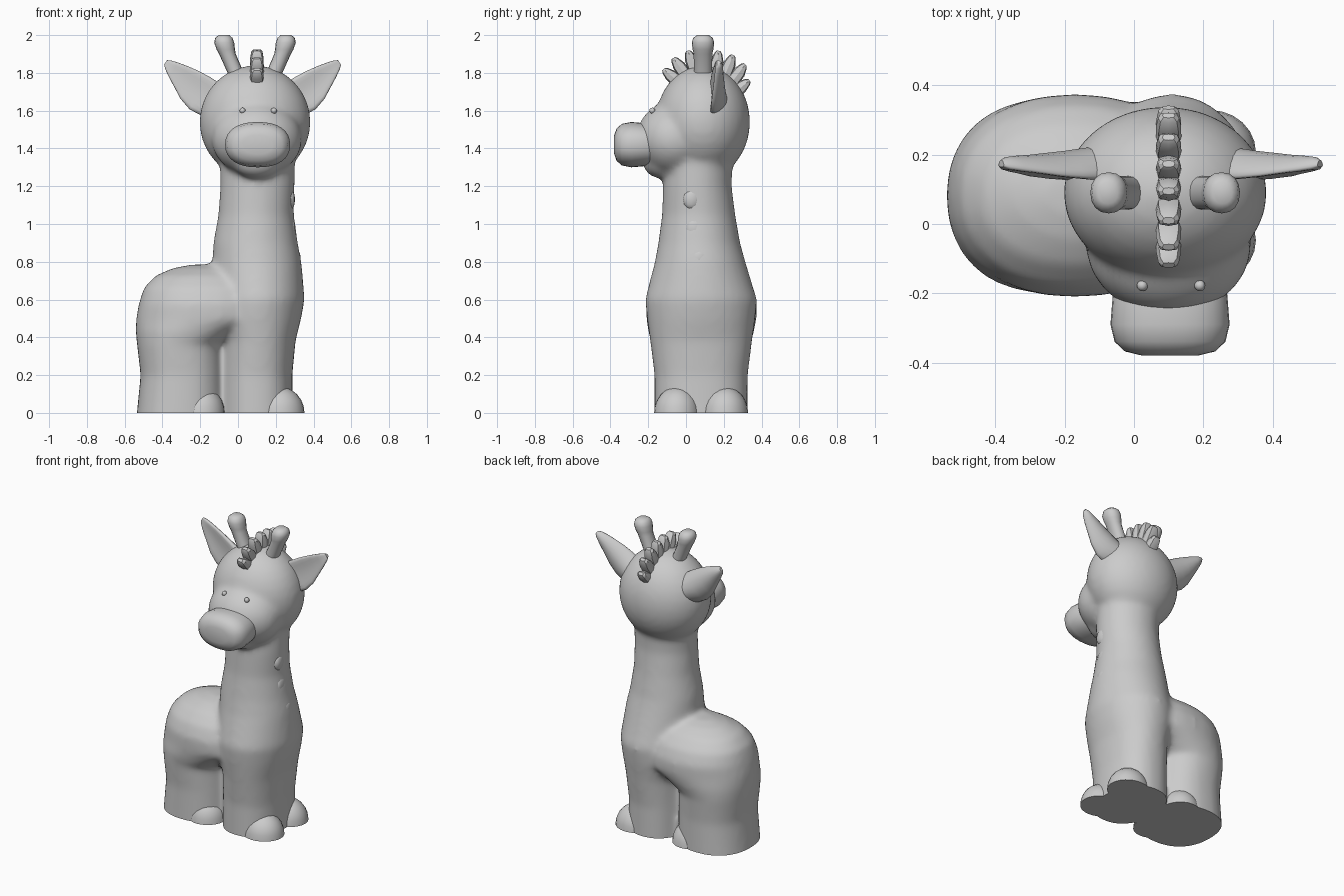
import bpy, bmesh, math
from mathutils import Vector, Matrix

if "Cube" in bpy.data.objects:
    bpy.data.objects.remove(bpy.data.objects["Cube"])

CX, CY = 0.09, 0.08      # symmetry lines of the head and the legs


def finish(bm, name, angle=40):
    bmesh.ops.recalc_face_normals(bm, faces=bm.faces)
    me = bpy.data.meshes.new(name)
    bm.to_mesh(me)
    bm.free()
    ob = bpy.data.objects.new(name, me)
    bpy.context.collection.objects.link(ob)
    bpy.ops.object.select_all(action='DESELECT')
    bpy.context.view_layer.objects.active = ob
    ob.select_set(True)
    bpy.ops.object.shade_smooth_by_angle(angle=math.radians(angle))
    return ob


def loft(bm, rings):
    rows = [[bm.verts.new(p) for p in r] for r in rings]
    n = len(rows[0])
    for a, b in zip(rows, rows[1:]):
        for i in range(n):
            bm.faces.new((a[i], a[(i + 1) % n], b[(i + 1) % n], b[i]))
    bm.faces.new(rows[0][::-1])
    bm.faces.new(rows[-1])


def ring(z, cx, cy, rx, ry, p=2.0, n=32):
    pts = []
    for i in range(n):
        t = 2 * math.pi * i / n
        c, s = math.cos(t), math.sin(t)
        pts.append((cx + rx * math.copysign(abs(c) ** (2 / p), c),
                    cy + ry * math.copysign(abs(s) ** (2 / p), s), z))
    return pts


def ball(bm, c, r, seg=24):
    m = Matrix.Translation(c) @ Matrix.Diagonal((*r, 1))
    bmesh.ops.create_uvsphere(bm, u_segments=seg, v_segments=seg // 2, radius=1, matrix=m)


def cut_floor(bm):
    # flat underside at z = 0
    res = bmesh.ops.bisect_plane(bm, geom=bm.verts[:] + bm.edges[:] + bm.faces[:],
                                 plane_co=(0, 0, 0), plane_no=(0, 0, -1), clear_outer=True)
    edges = [e for e in res['geom_cut'] if isinstance(e, bmesh.types.BMEdge)]
    bmesh.ops.holes_fill(bm, edges=edges, sides=0)


# body: front legs + neck, hind legs + rump, head, all melted together
bm = bmesh.new()
trunk = [(-.06, .10, .08, .19, .245, 2.3), (.2, .10, .08, .188, .247, 2.3),
         (.38, .11, .08, .195, .27, 2.2), (.5, .105, .08, .23, .287, 2.1),
         (.6, .11, .08, .243, .297, 2), (.7, .105, .077, .24, .268, 2),
         (.8, .10, .075, .236, .24, 2), (.9, .093, .07, .224, .217, 2),
         (1.05, .096, .067, .2, .194, 2), (1.2, .103, .06, .197, .182, 2),
         (1.4, .103, .07, .2, .18, 2)]
loft(bm, [ring(*r) for r in trunk])
rump = [(-.06, -.305, .08, .237, .247, 2.3), (.2, -.294, .08, .222, .247, 2.3),
        (.36, -.305, .08, .23, .262, 2.2), (.43, -.25, .08, .292, .28, 2.2),
        (.5, -.17, .082, .37, .292, 2.2), (.58, -.17, .082, .355, .292, 2.2),
        (.66, -.17, .082, .33, .26, 2.2), (.725, -.17, .082, .27, .2, 2.2),
        (.765, -.15, .082, .2, .13, 2), (.785, -.13, .082, .12, .06, 2)]
loft(bm, [ring(*r) for r in rump])
for c, r in [((CX, .09, 1.54), (.295, .25, .3)),       # skull
             ((.1, -.06, 1.45), (.24, .205, .2)),      # face
             ((.1, -.13, 1.33), (.13, .1, .09))]:      # chin
    ball(bm, c, r, 32)
raw = finish(bm, "body")
mod = raw.modifiers.new("melt", 'REMESH')
mod.mode, mod.voxel_size = 'VOXEL', 0.017
mod = raw.modifiers.new("soften", 'SMOOTH')
mod.factor, mod.iterations = 0.5, 12
bm = bmesh.new()
bm.from_object(raw, bpy.context.evaluated_depsgraph_get())
bpy.data.objects.remove(raw)
cut_floor(bm)
finish(bm, "body", 50)

# muzzle: soft boxy snout built upward then tipped forward
bm = bmesh.new()
prof = [(.14, .14, .1), (.2, .165, .112), (.29, .172, .12), (.34, .16, .11),
        (.368, .13, .085), (.38, .08, .05)]
loft(bm, [[(x, -z, y) for x, y, z in ring(d, .104, 1.42, rx, rz, 2.3)] for d, rx, rz in prof])
finish(bm, "muzzle", 60)

# hooves
for leg, x, rx in (("front", .22, .132), ("hind", -.19, .12)):
    for side, s in (("near", -1), ("far", 1)):
        bm = bmesh.new()
        ball(bm, (x, CY + s * .127, 0), (rx, .122, .138))
        cut_floor(bm)
        finish(bm, f"{leg}_hoof_{side}")

# eyes, horns and ears, mirrored about the head's centre line
EAR = [(-.06, -.07, .06, .05), (.03, -.122, .075, .045), (.1, -.128, .074, .036),
       (.17, -.108, .068, .03), (.23, -.075, .058, .025), (.285, -.045, .046, .022),
       (.325, -.02, .034, .018), (.342, -.004, .024, .01)]
HORN = [(1.72, .075, .042), (1.8, .102, .043), (1.9, .146, .044), (1.925, .155, .049),
        (1.96, .163, .053), (1.985, .165, .046), (2.0, .165, .028)]
for side, s in (("left", -1), ("right", 1)):
    bm = bmesh.new()
    ball(bm, (.107 + s * .083, -.178, 1.6), (.016, .016, .016), 12)
    finish(bm, "eye_" + side)

    bm = bmesh.new()
    loft(bm, [ring(z, CX + s * off, .09, r, r * 1.12, 2.2, 16) for z, off, r in HORN])
    finish(bm, "horn_" + side, 50)

    # ear: cupped leaf, edges bent forward
    bm = bmesh.new()
    out, up = Vector((s * .836, 0, .547)), Vector((-s * .547, 0, .836))
    base = Vector((.077 + s * .18, .175, 1.66))
    rings = []
    for d, lo, hi, th in EAR:
        pts = []
        for i in range(20):
            t = 2 * math.pi * i / 20
            c = math.cos(t)
            p = base + out * d + up * ((lo + hi) / 2 + (hi - lo) / 2 * c)
            p.y += th * math.sin(t) - .035 * c * c * (hi - lo) / .2
            pts.append(p)
        rings.append(pts)
    loft(bm, rings)
    finish(bm, "ear_" + side, 55)

# mane: fan of chunky tufts over the crown
TUFTS = [(-44, .31), (-30, .325), (-15, .33), (0, .325), (14, .325), (28, .33), (42, .325), (57, .285)]
for k, (deg, tip) in enumerate(TUFTS):
    bm = bmesh.new()
    rings = [ring(z, 0, y, rx, ry, 3, 8) for z, y, rx, ry in
             [(.18, .008, .037, .036), (tip - .05, 0, .036, .033),
              (tip - .012, -.004, .03, .02), (tip, -.005, .018, .01)]]
    m = Matrix.Translation((.1, .1, 1.6)) @ Matrix.Rotation(math.radians(-deg), 4, 'X')
    loft(bm, [[m @ Vector(p) for p in r] for r in rings])
    finish(bm, f"mane_tuft_{k + 1}", 30)

# faint raised spots on the side of the neck
for k, (x, y, z, r) in enumerate([(.28, .03, 1.13, .045), (.283, .05, .97, .055), (.31, .07, .81, .05)]):
    bm = bmesh.new()
    ball(bm, (x, y, z), (.022, r, r * 1.2), 12)
    finish(bm, f"neck_spot_{k + 1}")
